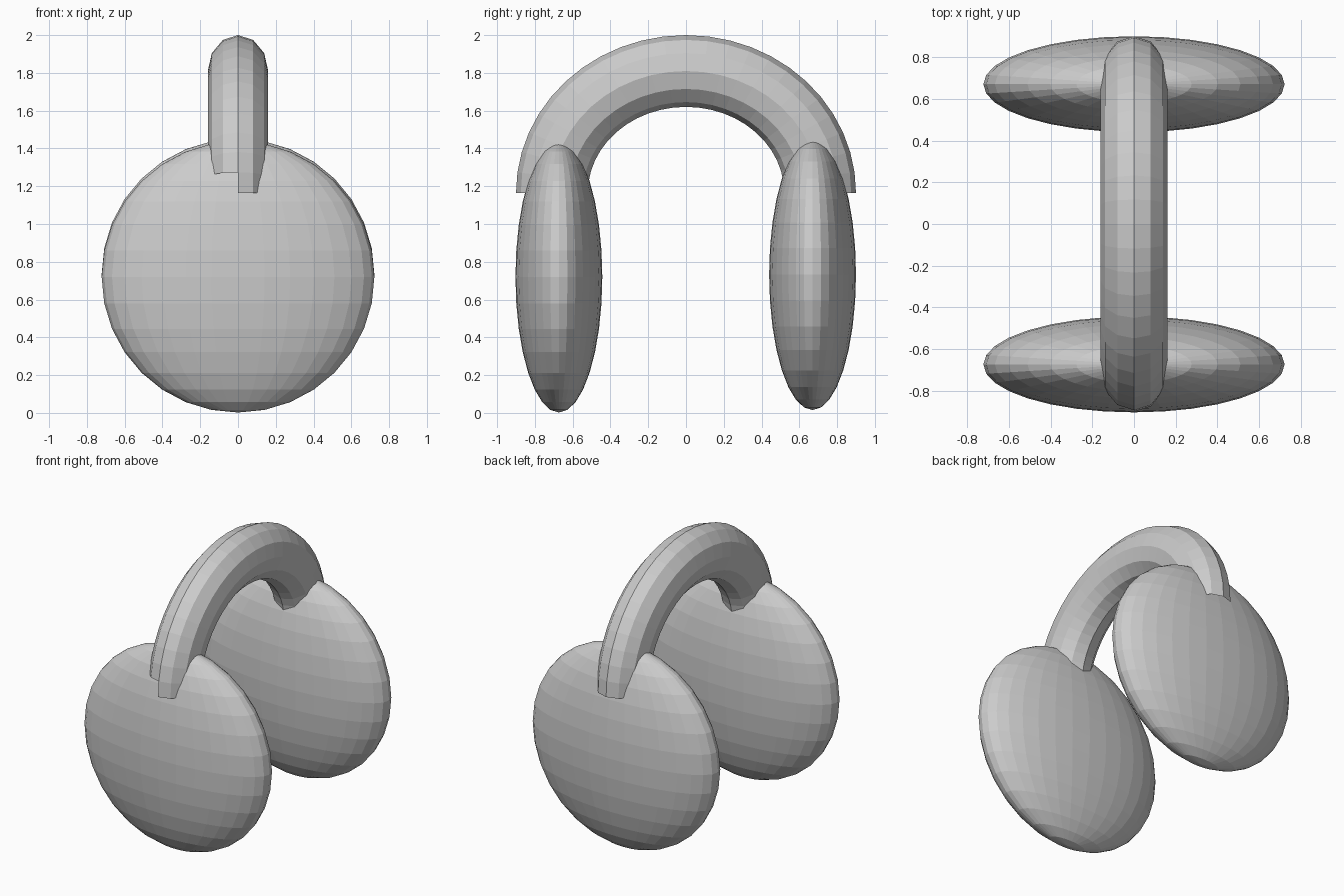
import bpy, bmesh, math

if "Cube" in bpy.data.objects:
    bpy.data.objects.remove(bpy.data.objects["Cube"])

grey = bpy.data.materials.new("light_grey")
grey.diffuse_color = (0.6, 0.6, 0.6, 1)
grey.use_nodes = True
grey.node_tree.nodes["Principled BSDF"].inputs["Base Color"].default_value = grey.diffuse_color


def finish(bm, name):
    bmesh.ops.recalc_face_normals(bm, faces=bm.faces)
    me = bpy.data.meshes.new(name)
    bm.to_mesh(me)
    bm.free()
    me.materials.append(grey)
    ob = bpy.data.objects.new(name, me)
    bpy.context.collection.objects.link(ob)
    return ob


# Ear cups: flattened low-poly spheres
def ear_cup(name, y, z):
    bm = bmesh.new()
    bmesh.ops.create_uvsphere(bm, u_segments=32, v_segments=16, radius=1)
    bmesh.ops.scale(bm, vec=(0.722, 0.23, 0.718), verts=bm.verts)
    bmesh.ops.translate(bm, vec=(0, y, z), verts=bm.verts)
    finish(bm, name)


ear_cup("front_ear_cup", -0.673, 0.72)
ear_cup("back_ear_cup", 0.67, 0.733)

# Headband: twelve-sided tube swept along a half arch
SEGS, SIDES = 24, 12
bm = bmesh.new()
rings = []
for i in range(SEGS + 1):
    a = math.pi * i / SEGS
    ring = []
    for j in range(SIDES):
        t = 2 * math.pi * j / SIDES
        r = 0.19 * math.cos(t)
        ring.append(bm.verts.new((0.16 * math.sin(t),
                                  (0.71 + r) * math.cos(a),
                                  1.165 + (0.645 + r) * math.sin(a))))
    rings.append(ring)
for i in range(SEGS):
    for j in range(SIDES):
        # the left half stops one step early at the front end
        if i == SEGS - 1 and j >= SIDES // 2:
            continue
        k = (j + 1) % SIDES
        bm.faces.new((rings[i][j], rings[i][k], rings[i + 1][k], rings[i + 1][j]))
bmesh.ops.delete(bm, geom=[v for v in bm.verts if not v.link_faces], context='VERTS')
finish(bm, "headband")
